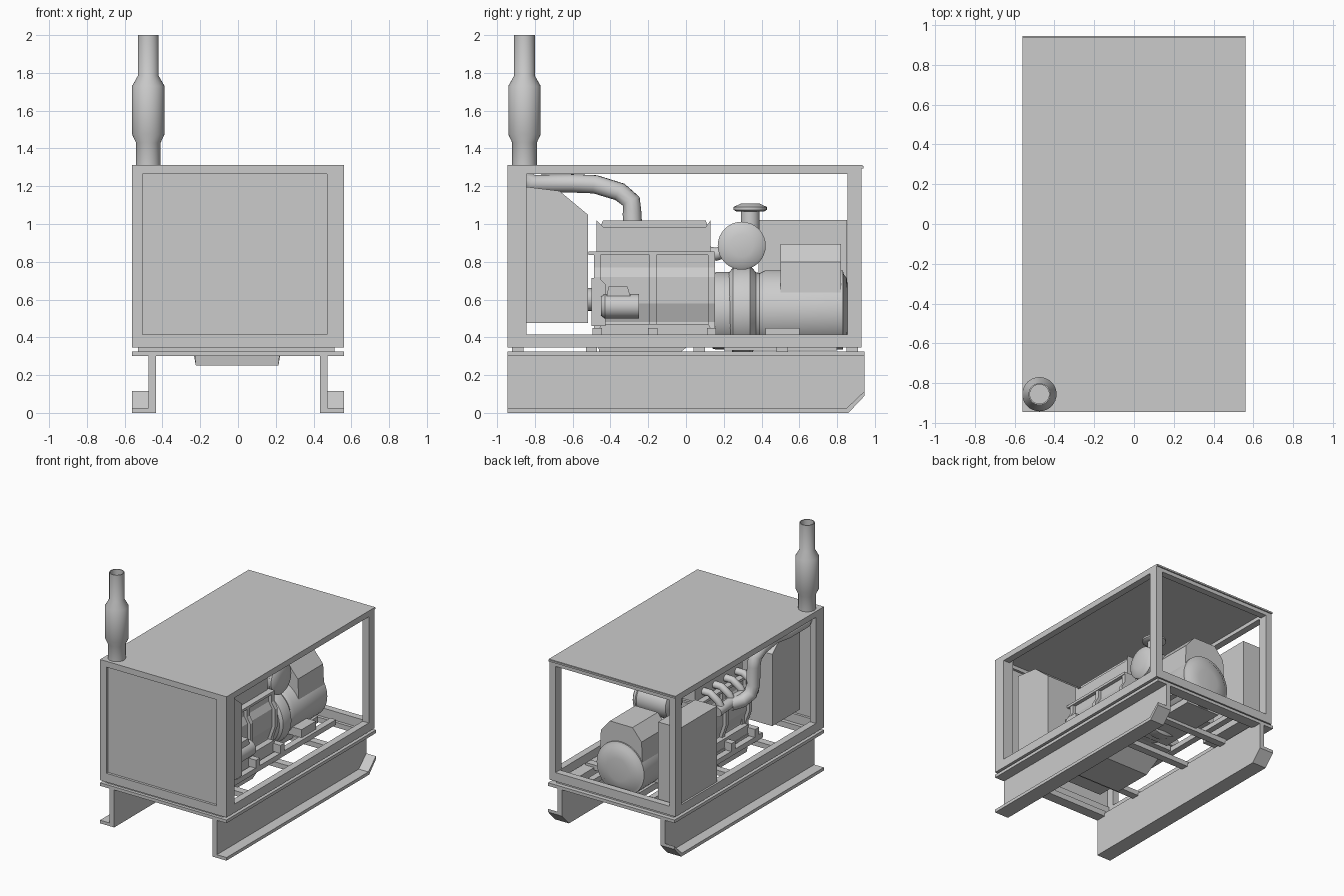
import bpy, bmesh, math
from mathutils import Vector, Matrix

if "Cube" in bpy.data.objects:
    bpy.data.objects.remove(bpy.data.objects["Cube"])


def finish(name, bm, smooth=False):
    bmesh.ops.recalc_face_normals(bm, faces=bm.faces)
    me = bpy.data.meshes.new(name)
    bm.to_mesh(me)
    bm.free()
    ob = bpy.data.objects.new(name, me)
    bpy.context.collection.objects.link(ob)
    if smooth:
        bpy.ops.object.select_all(action='DESELECT')
        ob.select_set(True)
        bpy.context.view_layer.objects.active = ob
        bpy.ops.object.shade_smooth_by_angle(angle=math.radians(35))
    return ob


def box(name, x0, x1, y0, y1, z0, z1):
    bm = bmesh.new()
    c = Vector((x0 + x1, y0 + y1, z0 + z1)) / 2
    m = Matrix.Translation(c) @ Matrix.Diagonal((x1 - x0, y1 - y0, z1 - z0, 1))
    bmesh.ops.create_cube(bm, size=1, matrix=m)
    return finish(name, bm)


def prism(name, pts, axis, a, b):
    """Extrude a 2D outline along x (pts = y,z) or y (pts = x,z)."""
    bm = bmesh.new()
    place = (lambda p, t: (t, p[0], p[1])) if axis == 'x' else (lambda p, t: (p[0], t, p[1]))
    lo = [bm.verts.new(place(p, a)) for p in pts]
    hi = [bm.verts.new(place(p, b)) for p in pts]
    bm.faces.new(lo)
    bm.faces.new(hi)
    for i in range(len(pts)):
        j = (i + 1) % len(pts)
        bm.faces.new((lo[i], lo[j], hi[j], hi[i]))
    return finish(name, bm)


def lathe(name, prof, origin, axis='z', n=32):
    """Revolve (radius, height) points around an axis through origin."""
    rot = {'z': Matrix(), 'x': Matrix.Rotation(math.pi / 2, 4, 'Y'),
           'y': Matrix.Rotation(-math.pi / 2, 4, 'X')}[axis]
    m = Matrix.Translation(origin) @ rot
    bm = bmesh.new()
    rings = []
    for r, h in prof:
        rings.append([bm.verts.new(m @ Vector((r * math.cos(k * math.tau / n), r * math.sin(k * math.tau / n), h)))
                      for k in range(n)])
    for a, b in zip(rings, rings[1:]):
        for i in range(n):
            j = (i + 1) % n
            bm.faces.new((a[i], a[j], b[j], b[i]))
    bm.faces.new(rings[0])
    bm.faces.new(rings[-1])
    return finish(name, bm, True)


def pipe(name, pts, r):
    cu = bpy.data.curves.new(name, 'CURVE')
    cu.dimensions = '3D'
    cu.bevel_depth = r
    cu.bevel_resolution = 4
    cu.use_fill_caps = True
    sp = cu.splines.new('POLY')
    sp.points.add(len(pts) - 1)
    for q, p in zip(sp.points, pts):
        q.co = (*p, 1)
    ob = bpy.data.objects.new(name, cu)
    bpy.context.collection.objects.link(ob)
    return ob


def mirrored(half):
    return half + [(-x, z) for x, z in reversed(half)]


# Skids: outward-facing channels with an upturned rear end
for s, side in ((-1, "left"), (1, "right")):
    prism(f"skid_web_{side}", [(-.945, 0), (.86, 0), (.945, .09), (.945, .325), (-.945, .325)],
          'x', s * .435, s * .475)
    prism(f"skid_foot_{side}", [(-.945, 0), (.86, 0), (.945, .09), (.945, .115), (.85, .025), (-.945, .025)],
          'x', s * .435, s * .56)
    box(f"skid_top_{side}", min(s * .435, s * .56), max(s * .435, s * .56), -.945, .945, .30, .325)

# Cross members between skids and canopy
box("front_base_plate", -.56, .56, -.945, -.86, .30, .325)
box("rear_base_plate", -.56, .56, .87, .945, .30, .325)
for i, y in enumerate((-.89, -.50, .07, .51, .88)):
    box(f"cross_member_{i}", -.53, .51, y - .03, y + .03, .305, .345)
for s, side in ((-1, "left"), (1, "right")):
    box(f"engine_bearer_{side}", s * .27 - .025, s * .27 + .025, -.55, .82, .345, .385)

# Canopy frame
for side, x0, x1, xf0, xf1 in (("left", -.56, -.505, -.56, -.505), ("right", .505, .56, .47, .56)):
    box(f"front_post_{side}", xf0, xf1, -.945, -.845, .345, 1.31)
    box(f"rear_post_{side}", x0, x1, .855, .93, .345, 1.31)
    box(f"bottom_rail_{side}", x0, x1, -.945, .93, .345, .415)
    box(f"top_rail_{side}", x0, x1, -.945, .93, 1.265, 1.31)
for end, y0, y1 in (("front", -.945, -.89), ("rear", .875, .93)):
    box(f"bottom_rail_{end}", -.56, .56, y0, y1, .345, .415)
    box(f"top_rail_{end}", -.56, .56, y0, y1, 1.265, 1.31)
box("roof", -.56, .56, -.945, .935, 1.295, 1.312)
box("front_panel", -.505, .47, -.925, -.91, .415, 1.265)
box("roof_edge_rear", -.56, .56, .925, .94, 1.295, 1.308)

# Exhaust stack with hollow outlet
lathe("exhaust_stack", [(.065, 1.30), (.065, 1.43), (.086, 1.475), (.086, 1.73), (.055, 1.785),
                        (.055, 2.0), (.048, 2.0), (.048, 1.80)], (-.475, -.855, 0))

# Radiator cowl, fan and fuel tank
prism("radiator_cowl", [(-.87, .475), (-.52, .475), (-.52, 1.05), (-.67, 1.175), (-.87, 1.20)], 'x', -.40, .40)
lathe("fan_hub", [(.06, -.53), (.06, -.48), (.12, -.48), (.12, -.45)], (0, 0, .60), 'y', 20)
box("tank", -.545, -.35, .385, .853, .345, 1.02)

# Engine block, ribs and covers
half = [(.19, .84), (.19, .77), (.22, .72), (.22, .58), (.185, .48), (.20, .40)]
prism("engine_block", mirrored(half), 'y', -.465, .145)
ribs = mirrored([(x + .025, z) for x, z in half])
for i, y in enumerate((-.47, -.175, .135)):
    prism(f"block_rib_{i}", ribs, 'y', y - .018, y + .018)
    for s in (-1, 1):
        box(f"rib_foot_{i}_{s}", s * .25 - .05, s * .25 + .05, y - .025, y + .025, .385, .45)
box("head_gasket", -.22, .22, -.515, .15, .835, .855)
box("cylinder_head", -.17, .17, -.475, .13, .855, .97)
prism("valve_cover", [(-.475, .97), (.13, .97), (.13, 1.02), (.105, .985), (-.44, .985), (-.475, 1.02)],
      'x', -.17, .17)
prism("valve_cover_top", [(-.46, .97), (.12, .97), (.105, 1.018), (-.44, 1.018)], 'x', -.15, .15)
prism("crankcase", [(-.47, .415), (-.45, .47), (.12, .47), (.145, .415), (.145, .345), (-.47, .345)],
      'x', -.235, .235)
pan = prism("oil_pan", [(-.47, .40), (-.45, .25), (-.12, .25), (0, .345), (.10, .40)], 'x', -.24, .23)
for v in pan.data.vertices:
    if v.co.z < .3:
        v.co.x *= .93

# Starter motor and side pump
lathe("starter_motor", [(.05, -.45), (.065, -.43), (.065, -.25)], (.27, 0, .565), 'y', 24)
prism("starter_solenoid", [(-.42, .62), (-.41, .67), (-.31, .67), (-.295, .62)], 'x', .22, .31)
prism("front_gear_case", [(-.50, .46), (-.425, .46), (-.425, .68), (-.46, .715), (-.50, .715)], 'x', -.2, .25)

# Exhaust manifold and pipe on the left
for i in range(4):
    y = -.40 + i * .14
    pipe(f"manifold_runner_{i}", [(-.14, y, .90), (-.23, y, .90), (-.29, y - .01, .85), (-.31, y - .02, .80)], .028)
pipe("manifold_log", [(-.31, .05, .78), (-.31, -.2, .80), (-.33, -.40, .80)], .04)
pipe("exhaust_pipe", [(-.31, -.12, .78), (-.36, -.20, .79), (-.39, -.26, .83), (-.40, -.28, .90), (-.40, -.285, 1.05),
                      (-.41, -.29, 1.12), (-.42, -.35, 1.17), (-.44, -.48, 1.21), (-.47, -.60, 1.215),
                      (-.475, -.82, 1.215), (-.475, -.855, 1.25), (-.475, -.855, 1.31)], .05)

# Flywheel housing and generator
lathe("flywheel_housing", [(.20, .14), (.205, .16), (.205, .24), (.19, .25)], (0, 0, .54), 'y')
lathe("generator_body", [(.19, .22), (.225, .25), (.235, .29), (.235, .34), (.20, .37), (.195, .39), (.21, .42),
                         (.21, .83), (.19, .835), (.17, .85), (.09, .862)], (0, 0, .545), 'y', 40)
prism("generator_terminal_box", mirrored([(.10, .895), (.18, .80), (.19, .60)]), 'y', .50, .82)
for s in (-1, 1):
    box(f"generator_foot_{s}", s * .20 - .07, s * .20 + .07, .42, .60, .385, .45)
box("generator_base", -.15, .15, .20, .80, .33, .38)

# Air cleaner with rain cap and intake hose
lathe("air_cleaner", [(.06, -.12), (.11, -.10), (.12, -.07), (.12, .15), (.127, .155), (.127, .175), (.115, .185),
                      (.06, .20)], (0, .295, .885), 'x')
lathe("rain_cap", [(.05, .95), (.05, 1.065), (.072, 1.065), (.088, 1.075), (.088, 1.09), (.05, 1.108)],
      (.09, .34, 0))
pipe("intake_hose", [(.08, .10, .85), (.08, .16, .84), (.08, .25, .87)], .035)
